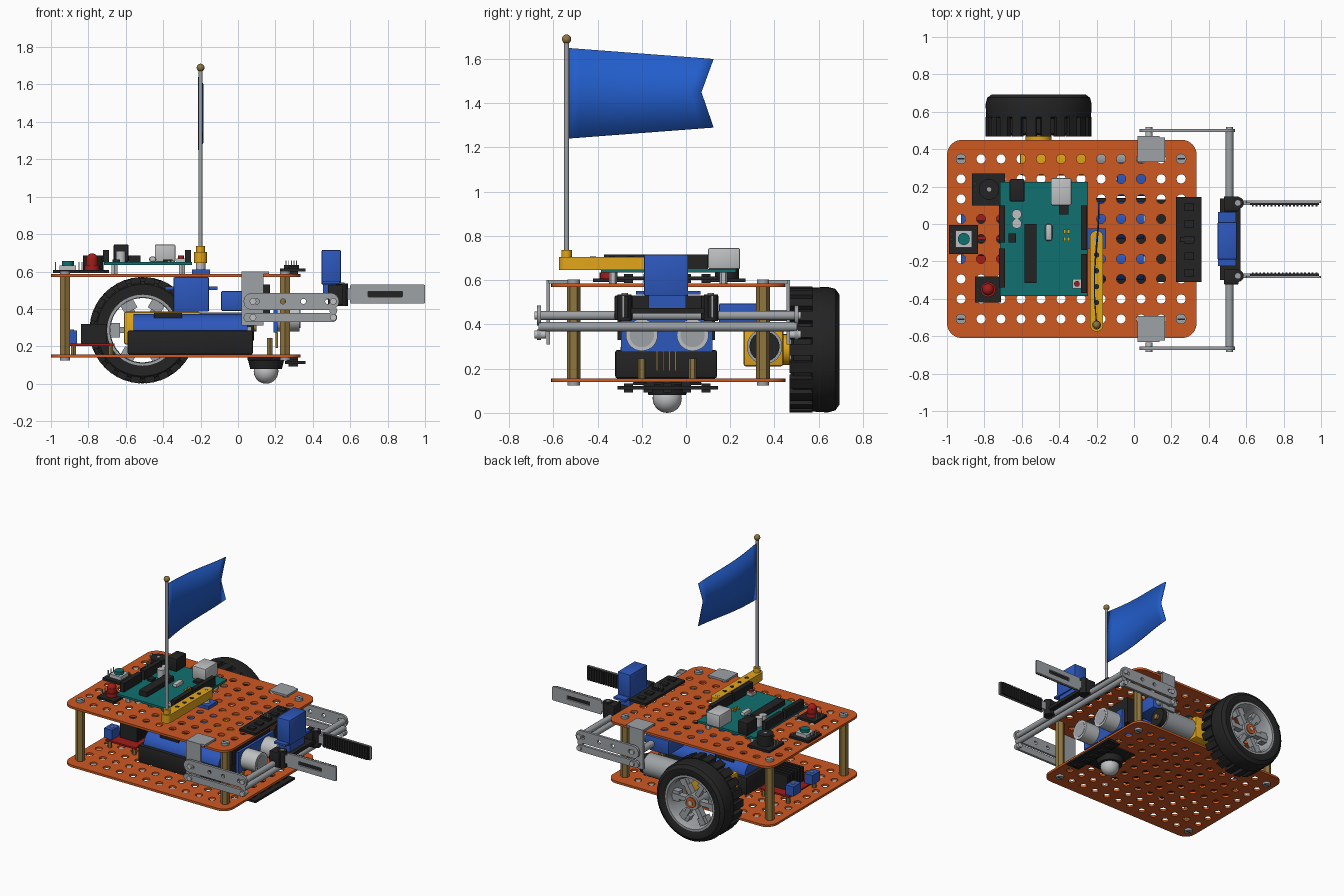
import bpy, bmesh, math
from mathutils import Matrix, Vector

if "Cube" in bpy.data.objects:
    bpy.data.objects.remove(bpy.data.objects["Cube"])

COL = dict(orange=(.62, .10, .016), black=(.017, .017, .018), silver=(.34, .36, .38),
           light_grey=(.52, .53, .54), brass=(.28, .18, .05), blue=(.026, .095, .50),
           flag_blue=(.016, .11, .60), teal=(.005, .16, .16), yellow=(.76, .38, .01),
           red=(.36, .012, .01))
MAT = {}
for k, c in COL.items():
    MAT[k] = bpy.data.materials.new(k)
    MAT[k].diffuse_color = (*c, 1)


def add(name, mesh, mat, smooth=False):
    ob = bpy.data.objects.new(name, mesh)
    bpy.context.collection.objects.link(ob)
    mesh.materials.clear()
    mesh.materials.append(MAT[mat])
    if smooth:
        bpy.ops.object.select_all(action='DESELECT')
        ob.select_set(True)
        bpy.context.view_layer.objects.active = ob
        bpy.ops.object.shade_smooth_by_angle(angle=math.radians(35))
    return ob


def finish(name, bm, mat, smooth=False):
    bmesh.ops.recalc_face_normals(bm, faces=bm.faces)
    me = bpy.data.meshes.new(name)
    bm.to_mesh(me)
    bm.free()
    return add(name, me, mat, smooth)


def box(name, mat, x0, x1, y0, y1, z0, z1, bevel=0):
    bm = bmesh.new()
    m = Matrix.Translation(((x0+x1)/2, (y0+y1)/2, (z0+z1)/2)) @ Matrix.Diagonal((x1-x0, y1-y0, z1-z0, 1))
    bmesh.ops.create_cube(bm, size=1, matrix=m)
    if bevel:
        bmesh.ops.bevel(bm, geom=bm.edges[:], offset=bevel, segments=2, affect='EDGES', profile=.5)
    return finish(name, bm, mat, bool(bevel))


def cyl(name, mat, c, r, h, axis='Z', n=24, r2=None):
    """Cylinder centred on c along an axis."""
    rot = {'Z': Matrix(), 'X': Matrix.Rotation(math.pi/2, 4, 'Y'), 'Y': Matrix.Rotation(-math.pi/2, 4, 'X')}[axis]
    bm = bmesh.new()
    bmesh.ops.create_cone(bm, cap_ends=True, segments=n, radius1=r, radius2=r if r2 is None else r2,
                          depth=h, matrix=Matrix.Translation(c) @ rot)
    return finish(name, bm, mat, n > 8)


def ball(name, mat, c, r):
    bm = bmesh.new()
    bmesh.ops.create_uvsphere(bm, u_segments=24, v_segments=14, radius=r, matrix=Matrix.Translation(c))
    return finish(name, bm, mat, True)


def ring(cx, cy, r, n=12):
    return [(cx+r*math.cos(2*math.pi*i/n), cy+r*math.sin(2*math.pi*i/n)) for i in range(n)]


def rounded(x0, x1, y0, y1, r, n=7):
    out = []
    for k, (cx, cy) in enumerate(((x1-r, y1-r), (x0+r, y1-r), (x0+r, y0+r), (x1-r, y0+r))):
        for i in range(n):
            a = math.pi/2*(k+i/(n-1))
            out.append((cx+r*math.cos(a), cy+r*math.sin(a)))
    return out


def sheet(name, mat, loops, thick, pos, upright=False):
    """Flat sheet with holes; upright puts the outline in the xz plane."""
    cu = bpy.data.curves.new(name, 'CURVE')
    cu.dimensions, cu.fill_mode, cu.extrude = '2D', 'BOTH', thick/2
    for lp in loops:
        s = cu.splines.new('POLY')
        s.points.add(len(lp)-1)
        for p, q in zip(s.points, lp):
            p.co = (*q, 0, 1)
        s.use_cyclic_u = True
    tmp = bpy.data.objects.new(name, cu)
    bpy.context.collection.objects.link(tmp)
    me = bpy.data.meshes.new_from_object(tmp.evaluated_get(bpy.context.evaluated_depsgraph_get()))
    bpy.data.objects.remove(tmp)
    me.transform(Matrix.Translation(pos) @ (Matrix.Rotation(math.pi/2, 4, 'X') if upright else Matrix()))
    return add(name, me, mat)


def lathe(name, mat, prof, c, n=48):
    """Revolve closed (radius, y) profile around the y axis through c."""
    bm = bmesh.new()
    rows = [[bm.verts.new((c[0]+r*math.cos(a), y, c[1]+r*math.sin(a))) for r, y in prof]
            for a in (2*math.pi*i/n for i in range(n))]
    for i in range(n):
        for j in range(len(prof)):
            k = (j+1) % len(prof)
            bm.faces.new((rows[i][j], rows[i][k], rows[(i+1) % n][k], rows[(i+1) % n][j]))
    return finish(name, bm, mat, True)


def radial(name, mat, count, c, r0, r1, y0, y1, w, off=0):
    """Blocks spread around the y axis."""
    bm = bmesh.new()
    for i in range(count):
        m = (Matrix.Translation((c[0], 0, c[1])) @ Matrix.Rotation(2*math.pi*i/count+off, 4, 'Y')
             @ Matrix.Translation(((r0+r1)/2, (y0+y1)/2, 0)) @ Matrix.Diagonal((r1-r0, y1-y0, w, 1)))
        bmesh.ops.create_cube(bm, size=1, matrix=m)
    return finish(name, bm, mat)


# Perforated decks, standoffs and screws
XS = [-.925+.107*i for i in range(12)]
YS = [.348-.107*i for i in range(9)]
corners = [(x, y) for x in (XS[0], XS[-1]) for y in (YS[0], YS[-1])]
for nm, z in (('lower_deck', .148), ('upper_deck', .578)):
    holes = [ring(x, y, .025) for x in XS for y in YS if (x, y) not in corners]
    sheet(nm, 'orange', [rounded(-1, .335, -.61, .45, .08)] + holes, .016, (0, 0, z))
for x, y in corners:
    cyl('standoff', 'brass', (x, y, .363), .031, .414, n=6)
    for z in (.594, .132):
        cyl('screw_head', 'silver', (x, y, z), .028, .016)
        box('screw_slot', 'black', x-.02, x+.02, y-.004, y+.004, z-.0085, z+.0085)

# Wheel
W = (-.51, .286)
lathe('tyre', 'black', [(.19, .475), (.245, .472), (.262, .485), (.262, .565), (.28, .572),
                        (.284, .64), (.275, .675), (.25, .693), (.215, .693), (.19, .68)], W)
radial('tyre_lugs', 'black', 22, W, .25, .284, .468, .572, .052)
lathe('wheel_rim', 'silver', [(.175, .48), (.2, .48), (.2, .685), (.185, .685), (.172, .66)], W)
radial('spokes', 'silver', 6, W, .03, .18, .60, .645, .032)
radial('spoke_webs', 'silver', 6, W, .12, .182, .59, .64, .075)
cyl('wheel_hub', 'silver', (W[0], .60, W[1]), .055, .13, 'Y')
cyl('hub_cap', 'orange', (W[0], .667, W[1]), .038, .012, 'Y')
cyl('axle', 'light_grey', (W[0], .57, W[1]), .016, .22, 'Y')

# Gear motor
box('gearbox', 'yellow', -.61, -.2, .26, .44, .21, .385, .012)
cyl('gearbox_boss', 'yellow', (W[0], .45, W[1]), .07, .04, 'Y')
cyl('motor_can', 'silver', (-.08, .355, .30), .08, .26, 'X')
cyl('motor_cap', 'black', (.065, .355, .30), .068, .04, 'X')
cyl('motor_shaft', 'brass', (.09, .355, .30), .02, .02, 'X')

# Battery pack
box('battery_tray', 'black', -.59, .08, -.32, .14, .156, .285, .01)
for y in (-.2, .02):
    cyl('battery_cell', 'blue', (-.255, y, .275), .098, .61, 'X', 32)
    cyl('battery_tip', 'silver', (.06, y, .275), .03, .025, 'X')
box('battery_strap', 'black', -.45, -.3, -.26, .09, .34, .382)

# Motor driver
box('driver_board', 'red', -.9, -.66, -.25, .09, .203, .215)
for i in range(6):
    box('heatsink_fin', 'black', -.84, -.70, -.17+i*.034, -.15+i*.034, .215, .32)
box('heatsink_base', 'black', -.79, -.75, -.17, .02, .215, .31)
for y in (-.19, .03):
    box('screw_terminal', 'blue', -.925, -.86, y-.045, y+.045, .215, .285)
    cyl('terminal_screw', 'silver', (-.89, y, .287), .014, .008)
for x in (-.88, -.68):
    for y in (-.23, .07):
        cyl('driver_post', 'brass', (x, y, .18), .015, .05, n=6)

# Distance sensor and its holder
box('sensor_board', 'blue', .19, .21, -.295, .12, .275, .43)
box('sensor_holder', 'black', .11, .17, -.31, .13, .33, .53)
for y in (-.2, .03):
    cyl('sensor_eye', 'light_grey', (.27, y, .352), .072, .12, 'X', 32)
    cyl('sensor_mesh', 'silver', (.331, y, .352), .055, .004, 'X', 32)
    cyl('sensor_post', 'brass', (.17, y, .20), .018, .09, n=6)
for i in range(4):
    box('sensor_pin', 'brass', .2, .215, -.135+i*.028, -.127+i*.028, .19, .275)

# Ball caster and line sensors
cyl('caster_cup', 'black', (.15, -.085, .11), .085, .06, r2=.1)
box('caster_flange', 'black', .05, .25, -.24, .07, .125, .14, .006)
ball('caster_ball', 'light_grey', (.15, -.085, .066), .066)
for z, x0 in ((.105, .25), (.60, .225)):
    box('line_sensor_board', 'black', x0, x0+.135 if z > .5 else .36, -.31, .145, z, z+.016)
    for i in range(5):
        y = -.26+i*.0875
        box('line_sensor_eye', 'black', .27, .32, y-.02, y+.02, z-.012, z+.028)
for y in (-.16, 0):
    box('line_sensor_spacer', 'black', .26, .32, y-.02, y+.02, .118, .142)
for i in range(5):
    box('line_sensor_pin', 'light_grey', .255+i*.014, .260+i*.014, -.085, -.079, .61, .66)
box('line_sensor_header', 'black', .245, .325, -.095, -.07, .61, .635)

# Controller board
box('controller_board', 'teal', -.717, -.246, -.385, .225, .635, .65)
for x in (-.66, -.3):
    for y in (-.33, .17):
        cyl('board_post', 'light_grey', (x, y, .61), .018, .05, n=6)
for n, x, y0, y1 in (('a', -.705, -.34, -.13), ('b', -.705, -.1, .1), ('c', -.268, -.37, -.16), ('d', -.268, -.14, .1)):
    box('header_'+n, 'black', x-.016, x+.016, y0, y1, .65, .715)
box('usb_socket', 'light_grey', -.445, -.335, .10, .245, .65, .745, .008)
box('power_jack', 'black', -.665, -.585, .12, .24, .65, .745, .008)
box('main_chip', 'black', -.585, -.52, -.315, 0, .65, .685)
box('small_chip', 'black', -.4, -.35, .05, .1, .65, .665)
box('regulator', 'black', -.67, -.63, -.10, -.05, .65, .665)
box('crystal', 'light_grey', -.475, -.437, -.09, 0, .65, .68, .012)
for y in (.052, .002):
    cyl('capacitor', 'light_grey', (-.627, y, .68), .026, .06)
box('reset_base', 'light_grey', -.33, -.28, -.345, -.295, .65, .67)
cyl('reset_button', 'red', (-.305, -.32, .675), .015, .02)
for x, y in ((-.37, -.04), (-.35, -.08), (-.37, -.08), (-.35, -.04)):
    box('indicator', 'yellow', x-.007, x+.007, y-.01, y+.01, .65, .659)

# Button, buzzer and lamp modules
for nm, x0, x1, y0, y1 in (('button', -.99, -.835, -.16, -.005), ('buzzer', -.865, -.69, .1, .27), ('lamp', -.85, -.71, -.42, -.28)):
    box(nm+'_module', 'black', x0, x1, y0, y1, .592, .608)
    for i in range(3):
        y = (y0+y1)/2+(i-1)*.03
        box(nm+'_pin', 'light_grey', x0+.012, x0+.018, y-.003, y+.003, .605, .65)
box('button_body', 'light_grey', -.955, -.865, -.125, -.035, .608, .632)
cyl('button_cap', 'teal', (-.91, -.08, .64), .032, .03)
cyl('buzzer_can', 'black', (-.775, .185, .645), .055, .08)
cyl('buzzer_port', 'silver', (-.775, .185, .686), .012, .003)
cyl('lamp_collar', 'red', (-.78, -.35, .62), .04, .03)
cyl('lamp_body', 'red', (-.78, -.35, .64), .032, .06)
ball('lamp_dome', 'red', (-.78, -.35, .665), .032)

# Flag servo, arm, pole and flag
box('flag_servo', 'blue', -.345, -.155, -.135, -.03, .385, .57, .006)
box('flag_servo_ears', 'blue', -.39, -.11, -.13, -.035, .5, .52)
box('flag_servo_top', 'blue', -.245, -.15, -.13, -.025, .57, .61)
cyl('servo_spindle', 'light_grey', (-.2, -.08, .63), .025, .05)
sheet('flag_arm', 'yellow', [rounded(-.235, -.165, -.575, -.035, .0345)], .06, (0, 0, .675))
for i in range(5):
    cyl('arm_dimple', 'black' if i else 'silver', (-.2, -.08-i*.085, .7055), .014, .003)
cyl('pole_socket', 'yellow', (-.2, -.54, .72), .024, .035)
cyl('flag_pole', 'silver', (-.2, -.54, 1.19), .011, .99, n=16)
ball('pole_ball', 'brass', (-.2, -.54, 1.69), .021)
bm = bmesh.new()
cols = []
for i in range(13):
    t = i/12
    x = -.203-.012*math.sin(t*math.pi*1.5)
    cols.append([bm.verts.new((x, -.535+(.605 if j == 1 else .66)*t, z))
                 for j, z in enumerate((1.24+.05*t, 1.45, 1.65-.05*t))])
for a, b in zip(cols, cols[1:]):
    for j in (0, 1):
        bm.faces.new((a[j], b[j], b[j+1], a[j+1]))
flag = finish('flag', bm, 'flag_blue', True)
flag.modifiers.new('thickness', 'SOLIDIFY').thickness = .006

# Lift servo, brackets and parallel arms
box('lift_servo', 'blue', -.09, .10, .15, .33, .39, .495, .006)
cyl('lift_servo_gear', 'silver', (.05, .40, .44), .025, .14, 'Y')
for s in (-1, 1):
    edge = .462 if s > 0 else -.622
    inner = edge - s*.13
    box('bracket_top', 'silver', .02, .165, min(edge, inner), max(edge, inner), .586, .6)
    box('bracket_side', 'silver', .02, .135, edge-.008, edge+.008, .31, .6)
    ya = .50 if s > 0 else -.665
    sheet('upper_link', 'silver', [rounded(.03, .54, .395, .485, .044)] +
          [ring(x, .44, .014) for x in (.1, .24, .35, .48)], .018, (0, ya, 0), True)
    sheet('lower_link', 'silver', [rounded(.03, .53, .33, .378, .0235)], .018, (0, ya, 0), True)
    for x, z in ((.08, .44), (.08, .354), (.51, .44), (.51, .354)):
        cyl('link_pivot', 'light_grey', (x, ya-s*.006, z), .018, .05, 'Y', 16)
for z in (.44, .39):
    cyl('cross_bar', 'silver', (.51, -.0825, z), .021, 1.17, 'Y', 16)

# Gripper
box('gripper_base', 'black', .46, .57, -.30, .135, .45, .475)
box('gripper_servo', 'blue', .447, .55, -.19, .01, .53, .715, .006)
box('gripper_servo_ears', 'blue', .45, .545, -.225, .065, .535, .55)
box('gripper_servo_foot', 'blue', .455, .54, -.17, .0, .475, .53)
for s in (-1, 1):
    y = -.0825+s*.195
    box('finger_mount', 'black', .48, .56, y-.045, y+.035, .42, .53, .005)
    cyl('finger_pivot', 'black', (.555, y, .475), .032, .12)
    cyl('pivot_screw', 'silver', (.555, y, .537), .015, .008)
    box('finger_neck', 'silver', .55, .62, y-.012, y+.012, .45, .51)
    yo = y+s*.006
    sheet('finger', 'silver', [rounded(.6, 1, .428, .53, .008),
                               rounded(.695, .88, .465, .493, .004)], .012, (0, yo, 0), True)
    yi = y-s*.006
    box('finger_pad', 'black', .62, .99, yi-.006, yi+.006, .432, .526)
    for i in range(18):
        x = .63+i*.02
        box('pad_ridge', 'black', x, x+.01, yi-s*.008-.004, yi-s*.008+.004, .432, .526)

for m in bpy.data.materials:
    if m.users and not m.is_grease_pencil:
        m.use_nodes = True
        m.node_tree.nodes["Principled BSDF"].inputs["Base Color"].default_value = m.diffuse_color
